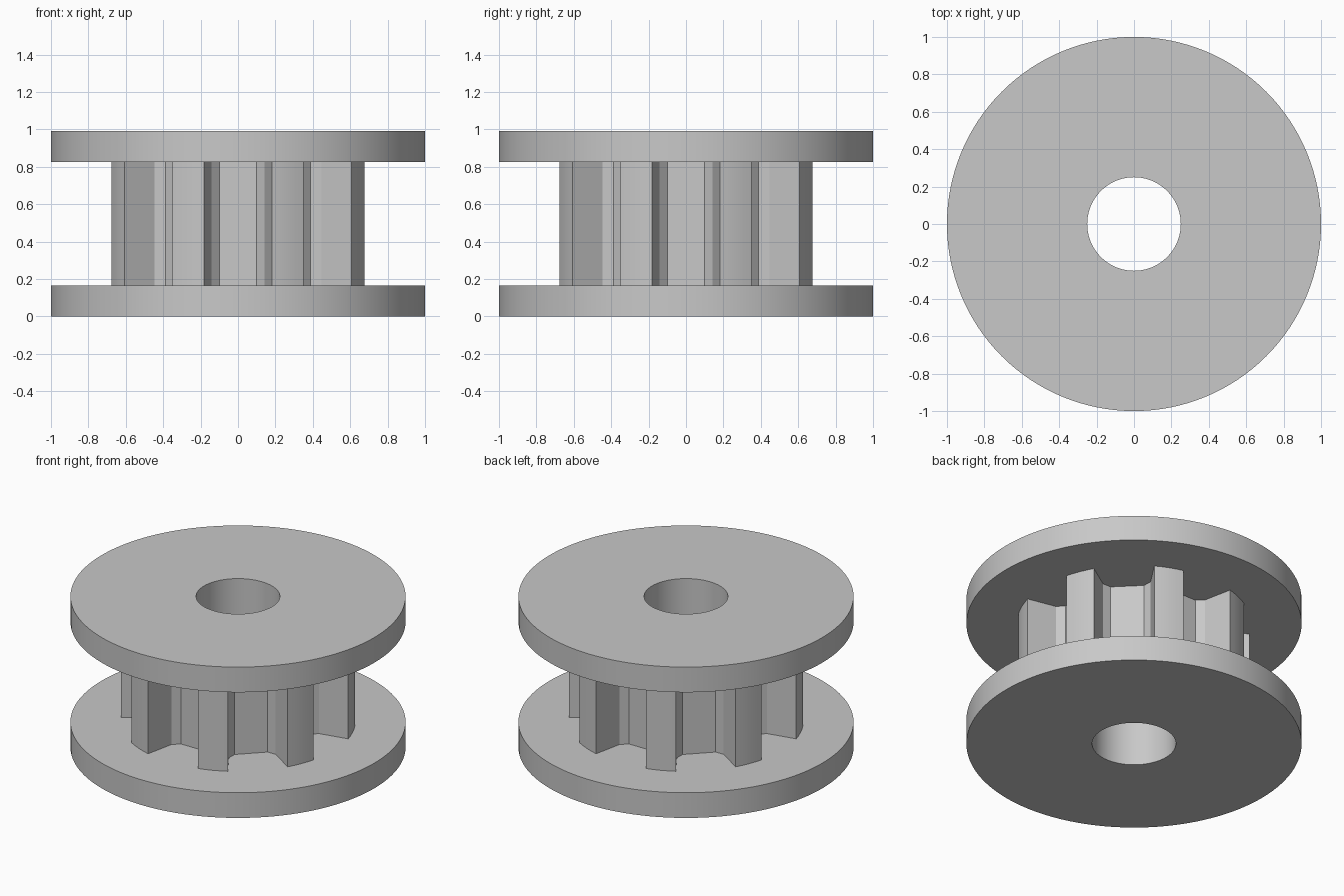
import bpy, bmesh
from math import sin, cos, pi, radians
from mathutils import Vector, Matrix

cube = bpy.data.objects.get("Cube")
if cube:
    bpy.data.objects.remove(cube, do_unlink=True)

TEETH = 8
BORE = 0.25
FLANGE_R = 1.0
TOOTH_R = 0.70
HEIGHT = 0.993
FLANGE_H = 0.166

metal = bpy.data.materials.new("light_grey")
metal.use_nodes = True
grey = (0.58, 0.58, 0.58, 1)
metal.diffuse_color = grey
metal.node_tree.nodes["Principled BSDF"].inputs["Base Color"].default_value = grey


def circle(radius, count=128):
    return [Vector((radius * cos(2 * pi * i / count), radius * sin(2 * pi * i / count)))
            for i in range(count)]


def toothed_outline():
    """One groove plus one tooth top, repeated around the axis."""
    half_groove = [(0.49, 0.142), (0.45, 0.10)]
    groove = [(r, -t) for r, t in half_groove] + half_groove[::-1]
    unit = [Vector(p) for p in groove]
    # Arc of the tooth top
    for i in range(5):
        a = radians(15 + 15 * i / 4)
        unit.append(Vector((TOOTH_R * cos(a), TOOTH_R * sin(a))))
    return [Matrix.Rotation(2 * pi * k / TEETH, 2) @ p
            for k in range(TEETH) for p in unit]


def bored_prism(name, outline, z0, z1):
    """Extrude an outline with a round bore through it."""
    bm = bmesh.new()
    edges = []
    for loop in (outline, circle(BORE)):
        verts = [bm.verts.new((p.x, p.y, z0)) for p in loop]
        edges += [bm.edges.new((v, verts[i - 1])) for i, v in enumerate(verts)]
    bmesh.ops.triangle_fill(bm, edges=edges, use_beauty=True)
    result = bmesh.ops.extrude_face_region(bm, geom=bm.faces[:], use_keep_orig=True)
    top = [g for g in result["geom"] if isinstance(g, bmesh.types.BMVert)]
    bmesh.ops.translate(bm, verts=top, vec=(0, 0, z1 - z0))
    bmesh.ops.recalc_face_normals(bm, faces=bm.faces[:])
    mesh = bpy.data.meshes.new(name)
    bm.to_mesh(mesh)
    bm.free()
    mesh.materials.append(metal)
    obj = bpy.data.objects.new(name, mesh)
    bpy.context.collection.objects.link(obj)
    bpy.ops.object.select_all(action="DESELECT")
    obj.select_set(True)
    bpy.context.view_layer.objects.active = obj
    bpy.ops.object.shade_smooth_by_angle(angle=radians(25))
    return obj


# Two flanges with the toothed hub between them
bored_prism("bottom_flange", circle(FLANGE_R), 0, FLANGE_H)
bored_prism("toothed_hub", toothed_outline(), FLANGE_H, HEIGHT - FLANGE_H)
bored_prism("top_flange", circle(FLANGE_R), HEIGHT - FLANGE_H, HEIGHT)
